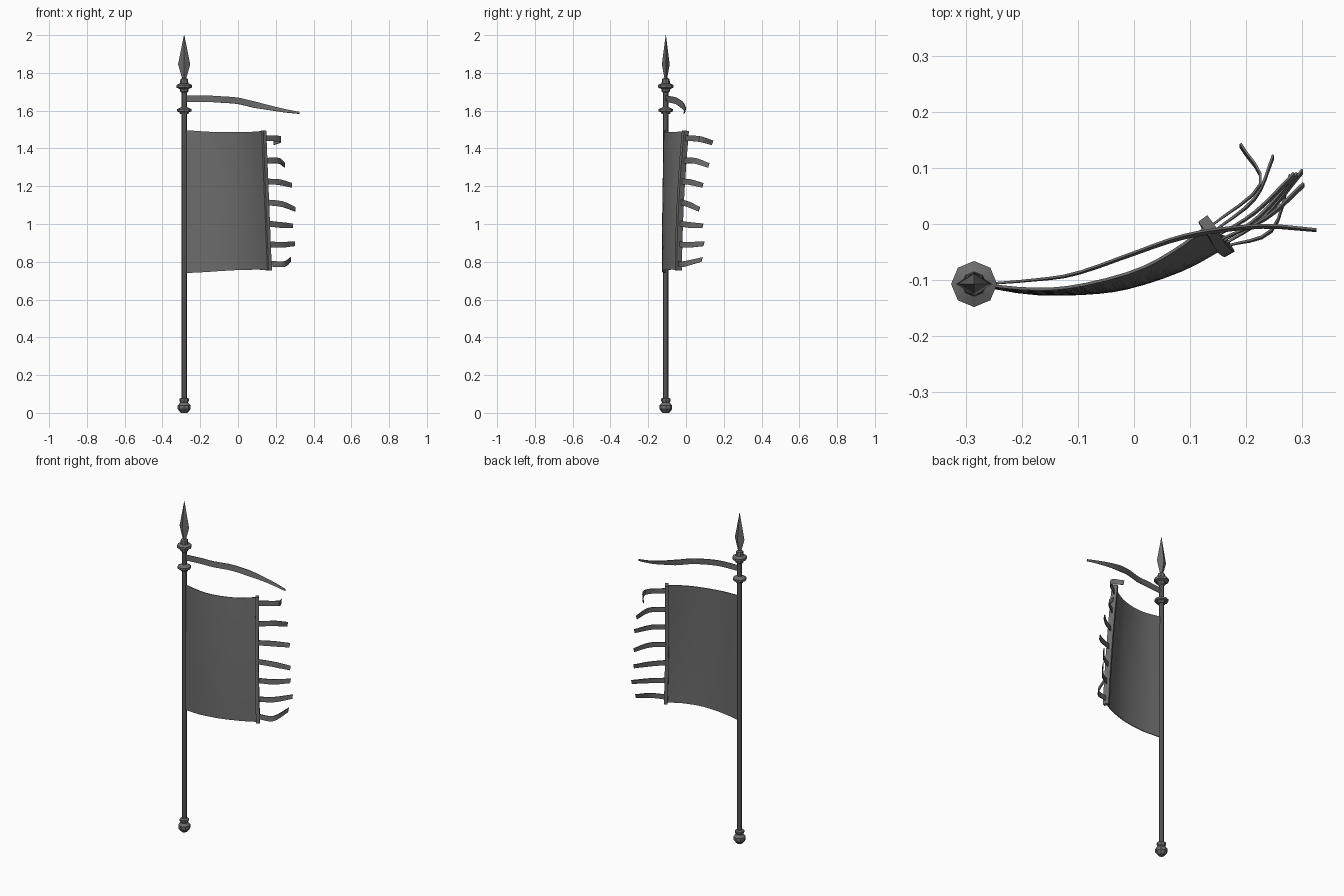
import bpy, bmesh, math
from mathutils import Vector

cube = bpy.data.objects.get("Cube")
if cube:
    bpy.data.objects.remove(cube)

grey = bpy.data.materials.new("dark_grey")
grey.use_nodes = True
colour = (0.15, 0.15, 0.15, 1)
grey.diffuse_color = colour
grey.node_tree.nodes["Principled BSDF"].inputs["Base Color"].default_value = colour

POLE_X, POLE_Y = -0.285, -0.107


def finish(name, bm, thickness=0):
    bmesh.ops.recalc_face_normals(bm, faces=bm.faces)
    mesh = bpy.data.meshes.new(name)
    bm.to_mesh(mesh)
    bm.free()
    mesh.materials.append(grey)
    obj = bpy.data.objects.new(name, mesh)
    bpy.context.collection.objects.link(obj)
    if thickness:
        mod = obj.modifiers.new("thickness", "SOLIDIFY")
        mod.thickness, mod.offset = thickness, 0
    bpy.ops.object.select_all(action="DESELECT")
    obj.select_set(True)
    bpy.context.view_layer.objects.active = obj
    if thickness:
        bpy.ops.object.modifier_apply(modifier="thickness")
    bpy.ops.object.shade_smooth_by_angle(angle=math.radians(30))
    return obj


def lathe(name, profile, sides=8, squash=1):
    """Closed turned solid around the pole axis from (radius, height) pairs."""
    bm = bmesh.new()
    rings = []
    for r, z in profile:
        rings.append([bm.verts.new((POLE_X + r * math.cos(math.tau * i / sides),
                                    POLE_Y + r * squash * math.sin(math.tau * i / sides), z))
                      for i in range(sides)])
    for a, b in zip(rings, rings[1:]):
        for i in range(sides):
            j = (i + 1) % sides
            bm.faces.new((a[i], a[j], b[j], b[i]))
    bm.faces.new(rings[0])
    bm.faces.new(rings[-1])
    return finish(name, bm)


def sheet(name, nu, nv, point, thickness):
    """Thin cloth sheet sampled from point(u, v)."""
    bm = bmesh.new()
    g = [[bm.verts.new(point(i / nu, j / nv)) for j in range(nv + 1)] for i in range(nu + 1)]
    for i in range(nu):
        for j in range(nv):
            bm.faces.new((g[i][j], g[i + 1][j], g[i + 1][j + 1], g[i][j + 1]))
    return finish(name, bm, thickness)


def along(points, u):
    """Smooth curve through the points, u from 0 to 1."""
    p = [Vector(q) for q in points]
    p = [2 * p[0] - p[1]] + p + [2 * p[-1] - p[-2]]
    s = u * (len(points) - 1)
    k = min(int(s), len(points) - 2)
    t = s - k
    a, b, c, d = p[k:k + 4]
    return 0.5 * (2 * b + (c - a) * t + (2 * a - 5 * b + 4 * c - d) * t ** 2
                  + (3 * b - a - 3 * c + d) * t ** 3)


# Pole with its fittings
lathe("pole", [(0.014, 0.05), (0.014, 1.72)])
lathe("foot_knob", [(0.018, 0), (0.034, 0.02), (0.034, 0.04), (0.02, 0.055),
                    (0.026, 0.065), (0.026, 0.075), (0.014, 0.08)])
lathe("lower_collar", [(0.022, 1.582), (0.026, 1.592), (0.038, 1.596), (0.038, 1.608),
                       (0.024, 1.615), (0.014, 1.62)])
lathe("upper_collar", [(0.014, 1.695), (0.022, 1.702), (0.024, 1.715), (0.041, 1.722),
                       (0.041, 1.736), (0.022, 1.745), (0.02, 1.768), (0.012, 1.772)])
lathe("spear_head", [(0.011, 1.76), (0.012, 1.775), (0.032, 1.845), (0.001, 2)], 4, 0.65)

# Cloth banner curving backwards, more so at its top
LOW = [(-0.28, -0.108, 0.74), (-0.18, -0.124, 0.745), (-0.075, -0.123, 0.752),
       (0, -0.111, 0.756), (0.09, -0.08, 0.758), (0.163, -0.04, 0.757)]
HIGH = [(-0.28, -0.107, 1.497), (-0.18, -0.116, 1.49), (-0.1, -0.11, 1.486),
        (0, -0.084, 1.486), (0.07, -0.048, 1.488), (0.132, -0.003, 1.49)]


def cloth(u, v):
    low, high = along(LOW, u), along(HIGH, u)
    p = low.lerp(high, v)
    p.y = low.y + (high.y - low.y) * v ** 1.8
    return p


sheet("banner", 14, 12, cloth, 0.005)


# Stiff trim along the free edge
def trim(u, v):
    out = cloth(1, v) - cloth(0.95, v)
    out.z = 0
    return cloth(1, v) + out.normalized() * (u - 0.5) * 0.02 + Vector((0, 0, (v - 0.5) * 0.008))


sheet("edge_trim", 1, 12, trim, 0.032)


def ribbon(name, path, width, taper, lean=0, n=10):
    def point(u, v):
        w = width * (1 - taper * max(0, u - 0.6) / 0.4)
        return along(path, u) + Vector((0, lean * u, 1)) * (v - 0.5) * w
    return sheet(name, n, 1, point, 0.004)


# Streamer between the collars
ribbon("streamer", [(-0.28, -0.108, 1.662), (-0.18, -0.1, 1.664), (-0.105, -0.089, 1.66),
                    (-0.007, -0.055, 1.653), (0.073, -0.027, 1.635), (0.145, -0.012, 1.62),
                    (0.234, -0.004, 1.602), (0.325, -0.011, 1.588)], 0.034, 0.7, 0.3, 20)

# Fringe tails: height at the trim, then middle and tip points
TAILS = [
    (1.455, (0.225, 0.07, 1.45), (0.19, 0.14, 1.43)),
    (1.335, (0.215, 0.045, 1.335), (0.248, 0.12, 1.31)),
    (1.225, (0.215, 0.02, 1.222), (0.285, 0.088, 1.205)),
    (1.115, (0.235, 0.01, 1.105), (0.302, 0.07, 1.078)),
    (1.003, (0.225, 0.015, 0.995), (0.29, 0.088, 0.99)),
    (0.893, (0.23, 0.01, 0.89), (0.3, 0.094, 0.895)),
    (0.79, (0.245, -0.012, 0.788), (0.278, 0.085, 0.812)),
]
for i, (z, mid, tip) in enumerate(TAILS):
    root = cloth(1, (z - 0.757) / 0.733)
    ribbon("fringe_tail_%d" % (i + 1), [root, mid, tip], 0.03, 0.2, 0.3, 8)
